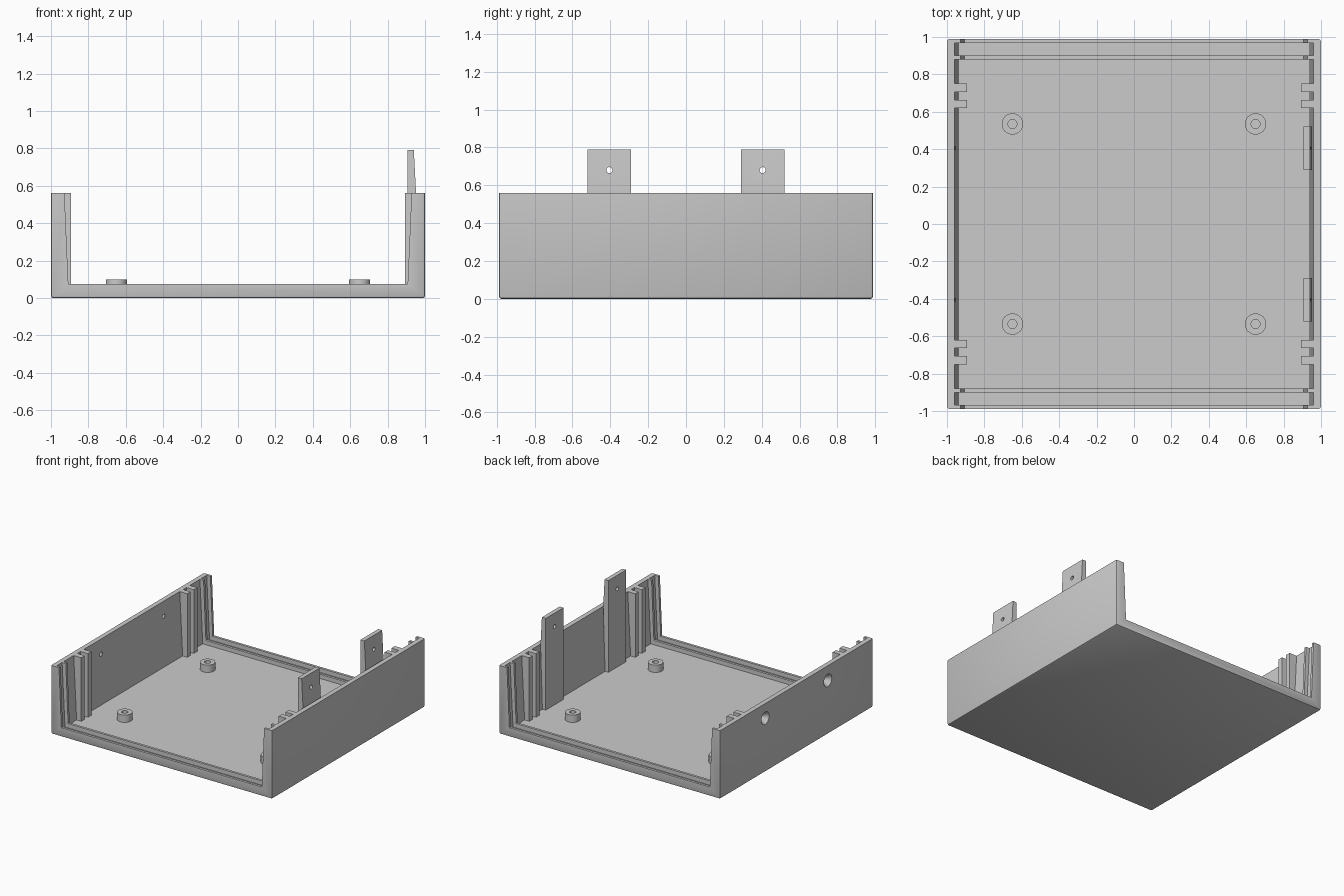
import bpy
import bmesh
from math import radians
from mathutils import Matrix, Vector

if "Cube" in bpy.data.objects:
    bpy.data.objects.remove(bpy.data.objects["Cube"])

# Main dimensions
HALF_X, HALF_Y, WALL_TOP = 1.0, 0.988, 0.56
FLOOR, RIM_FLOOR = 0.04, 0.075
WALL_LOW, WALL_HIGH = 0.935, 0.961      # inner wall face, tapered
RIM_LOW, RIM_HIGH = 0.907, 0.928        # inner face of end rims
SCREW_Y, SCREW_Z = 0.405, 0.44
OVER = 0.1

grey = bpy.data.materials.new("plain grey")
grey.use_nodes = True
colour = (0.6, 0.6, 0.6, 1)
grey.diffuse_color = colour
grey.node_tree.nodes["Principled BSDF"].inputs["Base Color"].default_value = colour


def finish(bm, name):
    bmesh.ops.recalc_face_normals(bm, faces=bm.faces)
    mesh = bpy.data.meshes.new(name)
    bm.to_mesh(mesh)
    bm.free()
    mesh.materials.append(grey)
    obj = bpy.data.objects.new(name, mesh)
    bpy.context.collection.objects.link(obj)
    return obj


def extrude_profile(name, points, y0, y1, bevel=0):
    """Extrude an x-z outline along y, optionally easing the outer edges."""
    bm = bmesh.new()
    face = bm.faces.new([bm.verts.new((x, y0, z)) for x, z in points])
    new = bmesh.ops.extrude_face_region(bm, geom=[face])["geom"]
    verts = [v for v in new if isinstance(v, bmesh.types.BMVert)]
    bmesh.ops.translate(bm, verts=verts, vec=(0, y1 - y0, 0))
    if bevel:
        def outer(e):
            a, b = (v.co for v in e.verts)
            bottom = a.z < 0.001 and b.z < 0.001
            corner = abs(a.y - b.y) < 0.001 and a.x == b.x and abs(a.x) == HALF_X
            return bottom or corner
        bmesh.ops.bevel(bm, geom=[e for e in bm.edges if outer(e)], offset=bevel,
                        segments=2, profile=0.5, affect="EDGES")
    return finish(bm, name)


def cylinder(name, centre, r1, r2, depth, axis="Z"):
    bm = bmesh.new()
    turn = Matrix.Rotation(radians(90), 4, "Y") if axis == "X" else Matrix()
    bmesh.ops.create_cone(bm, cap_ends=True, segments=32, radius1=r1, radius2=r2,
                          depth=depth, matrix=Matrix.Translation(Vector(centre)) @ turn)
    return finish(bm, name)


def cut(obj, cutter):
    mod = obj.modifiers.new("cut", "BOOLEAN")
    mod.operation, mod.solver, mod.object = "DIFFERENCE", "EXACT", cutter
    bpy.context.view_layer.objects.active = obj
    bpy.ops.object.modifier_apply(modifier=mod.name)
    bpy.data.objects.remove(cutter)


def smooth(obj):
    bpy.ops.object.select_all(action="DESELECT")
    obj.select_set(True)
    bpy.context.view_layer.objects.active = obj
    bpy.ops.object.shade_smooth_by_angle(angle=radians(25))


# U-shaped shell with the rim section along its whole length
shell = extrude_profile("tray_shell", [
    (-HALF_X, 0), (HALF_X, 0), (HALF_X, WALL_TOP), (RIM_HIGH, WALL_TOP),
    (RIM_LOW, RIM_FLOOR), (-RIM_LOW, RIM_FLOOR), (-RIM_HIGH, WALL_TOP),
    (-HALF_X, WALL_TOP)], -HALF_Y, HALF_Y, bevel=0.012)

# Main cavity and the two end panel grooves
slope = (WALL_HIGH - WALL_LOW) / (WALL_TOP - FLOOR)
cut_top = WALL_HIGH + slope * OVER
cavity = [(-WALL_LOW, FLOOR), (WALL_LOW, FLOOR),
          (cut_top, WALL_TOP + OVER), (-cut_top, WALL_TOP + OVER)]
for y0, y1 in ((-0.968, -0.9), (-0.88, 0.88), (0.9, 0.968)):
    cut(shell, extrude_profile("cavity_cutter", cavity, y0, y1))

# Countersunk screw holes through the right wall
for side in (-1, 1):
    y = side * SCREW_Y
    cut(shell, cylinder("screw_cutter", (-0.96, y, SCREW_Z), 0.017, 0.017, 0.2, "X"))
    cut(shell, cylinder("sink_cutter", (-0.98, y, SCREW_Z), 0.052, 0.02, 0.044, "X"))

# Board guide ribs in pairs near every corner
for sx, x_name in ((-1, "right"), (1, "left")):
    outline = [(sx * x, z) for x, z in ((0.893, FLOOR), (WALL_LOW, FLOOR),
                                        (WALL_HIGH, WALL_TOP), (0.893, WALL_TOP))]
    for sy, y_name in ((-1, "front"), (1, "back")):
        for label, a, b in (("inner", 0.62, 0.663), ("outer", 0.705, 0.75)):
            extrude_profile(f"{y_name}_{x_name}_{label}_rib", outline,
                            min(sy * a, sy * b), max(sy * a, sy * b))

# Tall fastening tabs against the left wall, and standoffs on the floor
tab = [(0.905, FLOOR), (WALL_LOW, FLOOR), (0.952, WALL_TOP), (0.94, 0.79), (0.905, 0.79)]
for sy, y_name in ((-1, "front"), (1, "back")):
    y = sy * SCREW_Y
    plate = extrude_profile(f"{y_name}_tab", tab, y - 0.115, y + 0.115)
    cut(plate, cylinder("tab_cutter", (0.92, y, 0.68), 0.016, 0.016, 0.2, "X"))
    smooth(plate)
    for sx, x_name in ((-1, "right"), (1, "left")):
        spot = (sx * 0.65, sy * 0.535, 0.07)
        post = cylinder(f"{y_name}_{x_name}_standoff", spot, 0.057, 0.057, 0.06)
        cut(post, cylinder("post_cutter", spot, 0.024, 0.024, 0.2))
        smooth(post)

smooth(shell)
